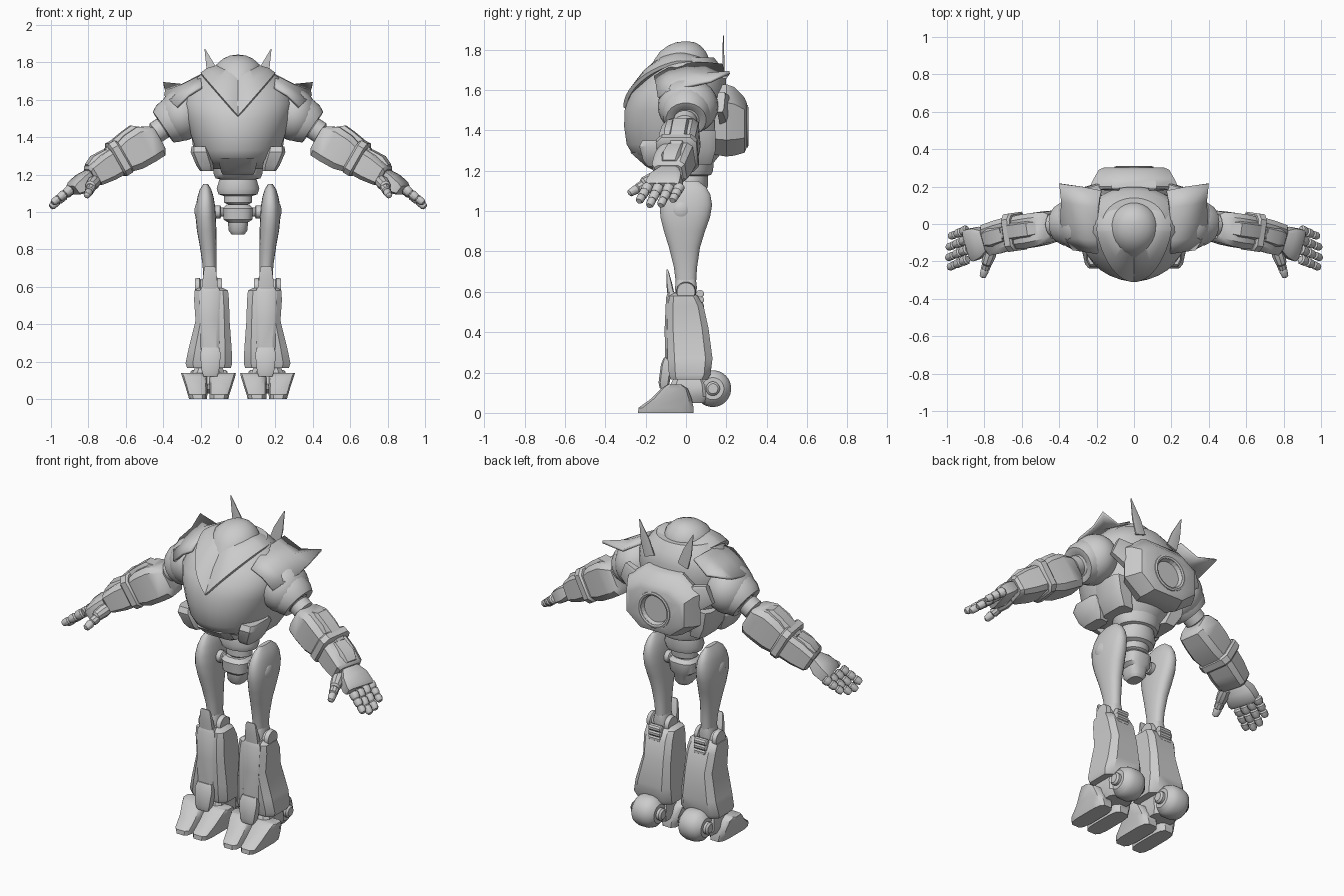
import bpy, bmesh, math
from mathutils import Vector, Matrix

grey = bpy.data.materials.new("plain_grey")
grey.diffuse_color = (0.6, 0.6, 0.6, 1)


def finish(name, bm, mirror):
    bmesh.ops.recalc_face_normals(bm, faces=bm.faces)
    me = bpy.data.meshes.new(name)
    bm.to_mesh(me)
    bm.free()
    me.materials.append(grey)
    ob = bpy.data.objects.new(name, me)
    bpy.context.collection.objects.link(ob)
    if mirror:
        ob.modifiers.new("mirror", 'MIRROR')
    return ob


def skin(name, rings, mirror=False, closed=True, caps=True):
    """Skin a list of point rings (or open rows) into one surface."""
    bm = bmesh.new()
    rows = [[bm.verts.new(p) for p in r] for r in rings]
    n = len(rows[0])
    for a, b in zip(rows, rows[1:]):
        for i in range(n if closed else n - 1):
            j = (i + 1) % n
            bm.faces.new((a[i], a[j], b[j], b[i]))
    if closed and caps:
        bm.faces.new(rows[0])
        bm.faces.new(rows[-1])
    return finish(name, bm, mirror)


def unit(n, p):
    """Superellipse outline: p=1 round, p near 0.4 boxy with chamfers."""
    out = []
    for i in range(n):
        a = 2 * math.pi * (i + 0.5) / n
        c, s = math.cos(a), math.sin(a)
        out.append((math.copysign(abs(c) ** p, c), math.copysign(abs(s) ** p, s)))
    return out


def stack(name, secs, n=24, p=1.0, mirror=False):
    """Upright loft; section = z, x0, x1, y0, y1."""
    rings = [[((a + b) / 2 + (b - a) / 2 * u, (c + d) / 2 + (d - c) / 2 * v, z)
              for u, v in unit(n, p)] for z, a, b, c, d in secs]
    return skin(name, rings, mirror)


def limb(name, a, b, secs, n=8, p=0.4, mirror=True):
    """Loft along a line; section = distance, front, back, up, down."""
    a = Vector(a)
    x = (Vector(b) - a).normalized()
    y = Vector((0, 0, 1)).cross(x).normalized()
    z = x.cross(y)
    rings = [[a + x * d + y * u * (bk if u > 0 else f) + z * v * (up if v > 0 else dn)
              for u, v in unit(n, p)] for d, f, bk, up, dn in secs]
    return skin(name, rings, mirror)


def rod(name, a, b, profile, n=16, mirror=True):
    """Turned part; profile = distance, radius."""
    return limb(name, a, b, [(d, r, r, r, r) for d, r in profile], n, 1, mirror)


def ball(name, c, r, mirror=True):
    bm = bmesh.new()
    m = Matrix.Translation(c) @ Matrix.Diagonal((*r, 1))
    bmesh.ops.create_uvsphere(bm, u_segments=24, v_segments=14, radius=1, matrix=m)
    return finish(name, bm, mirror)


# Torso
stack("torso", [(1.23, -.15, .15, -.17, .13), (1.28, -.2, .2, -.265, .17), (1.33, -.225, .225, -.295, .19),
                (1.42, -.255, .255, -.308, .2), (1.5, -.28, .28, -.305, .2), (1.58, -.295, .295, -.278, .2),
                (1.65, -.275, .275, -.218, .2), (1.71, -.23, .23, -.17, .18), (1.76, -.17, .17, -.14, .14)], 32)


# V-shaped collar around the head
def collar_ring(sx, front, back, z_front, z_side):
    pts = []
    for i in range(48):
        t = 2 * math.pi * i / 48
        s, c = math.sin(t), math.cos(t)
        y = -.03 - front * c ** 1.4 if c > 0 else -.03 - back * c
        z = z_front + (z_side - z_front) * abs(s) if c > 0 else z_side - .03 * c * c
        pts.append((sx * s, y, z))
    return pts


skin("collar", [collar_ring(.195, .265, .2, 1.505, 1.73), collar_ring(.2, .281, .205, 1.515, 1.745),
                collar_ring(.165, .205, .17, 1.645, 1.77), collar_ring(.115, .12, .11, 1.74, 1.785)])

# Head
stack("head_dome", [(1.64, -.12, .12, -.21, .11), (1.7, -.13, .13, -.185, .12), (1.75, -.13, .13, -.158, .118),
                    (1.79, -.115, .115, -.13, .1), (1.82, -.08, .08, -.09, .072),
                    (1.836, -.045, .045, -.05, .045), (1.841, -.008, .008, -.01, .01)])
limb("face_muzzle", (0, -.09, 1.75), (0, -.23, 1.64), [(0, .08, .08, .04, .03), (.07, .07, .07, .03, .03),
                                                      (.12, .045, .045, .012, .02)], 16, .8, False)

# Antenna fins
limb("antenna_fin", (.11, .185, 1.67), (.18, .185, 1.88), [(0, .006, .006, .035, .035), (.09, .005, .005, .03, .03),
                                                          (.213, .002, .002, .002, .002)])

# Shoulder capes
cape = skin("shoulder_cape", [
    [(.2, -.16, 1.67), (.265, -.15, 1.63), (.33, -.14, 1.565)],
    [(.2, -.09, 1.71), (.285, -.08, 1.665), (.37, -.08, 1.6)],
    [(.195, 0, 1.735), (.295, .01, 1.685), (.395, .01, 1.625)],
    [(.195, .09, 1.74), (.3, .1, 1.685), (.39, .12, 1.65)],
    [(.18, .18, 1.73), (.28, .2, 1.67), (.4, .215, 1.695)]], True, False)
sol = cape.modifiers.new("thickness", 'SOLIDIFY')
sol.thickness = .015

# Backpack with a bored-out thruster
pack = limb("backpack", (0, .14, 1.44), (0, .3, 1.44), [(0, .2, .2, .2, .17), (.06, .25, .25, .2, .18),
            (.1, .23, .23, .185, .175), (.15, .2, .2, .13, .16), (.162, .17, .17, .1, .13)], 8, .75, False)
bore = rod("thruster_bore_cutter", (0, .2, 1.42), (0, .4, 1.42), [(0, .05), (.1, .085), (.2, .085)], 24, False)
bore.hide_render = True
bore.hide_viewport = True
cut = pack.modifiers.new("bore", 'BOOLEAN')
cut.operation = 'DIFFERENCE'
cut.object = bore
rim = rod("thruster_rim", (0, .28, 1.42), (0, .4, 1.42), [(0, .11), (.026, .106), (.029, .096), (.025, .086), (-.02, .08)], 24, False)
rod("thruster_cone", (0, .19, 1.42), (0, .4, 1.42), [(0, .05), (.03, .035), (.08, .008)], 16, False)
limb("backpack_wing", (.15, .2, 1.5), (.29, .17, 1.56), [(0, .03, .03, .07, .1), (.14, .02, .02, .04, .07)])

# Lower chest pods and belly flaps
stack("rib_pod", [(1.22, .13, .205, -.19, -.05), (1.25, .13, .225, -.215, -.03), (1.32, .15, .255, -.235, -.02),
                  (1.35, .16, .25, -.22, -.04)], 8, .45, True)
stack("side_rib", [(1.23, .1, .19, -.05, .13), (1.3, .12, .235, -.06, .15), (1.4, .14, .25, -.06, .15)], 8, .45, True)
stack("belly_flap", [(1.2, -.085, .085, -.16, .0), (1.22, -.095, .095, -.2, .0), (1.29, -.11, .11, -.28, .0)], 8, .4)

# Waist and pelvis
stack("waist", [(1.26, -.14, .14, -.1, .14), (1.2, -.13, .13, -.1, .135), (1.18, -.12, .12, -.08, .125),
                (1.175, -.1, .1, -.07, .11), (1.125, -.115, .115, -.08, .11), (1.095, -.105, .105, -.07, .1),
                (1.085, -.075, .075, -.05, .08), (1.05, -.075, .075, -.05, .075), (1.04, -.05, .05, -.04, .06),
                (1.0, -.05, .05, -.04, .06)])
stack("pelvis", [(.88, -.035, .035, -.04, .05), (.9, -.05, .05, -.055, .065), (.945, -.055, .055, -.06, .07),
                 (.96, -.078, .078, -.075, .08), (1.02, -.082, .082, -.08, .085), (1.04, -.06, .06, -.055, .065)], 16, .7)
rod("hip_axle", (.05, 0, 1), (.3, 0, 1), [(0, .025), (.04, .025), (.045, .035), (.1, .035)])

# Thighs
stack("thigh", [(.64, .115, .185, -.05, .05), (.72, .115, .19, -.06, .055), (.82, .115, .205, -.085, .07),
                (.9, .115, .22, -.11, .095), (.97, .118, .227, -.128, .12), (1.03, .122, .226, -.13, .13),
                (1.08, .13, .217, -.115, .122), (1.12, .142, .205, -.088, .1), (1.15, .16, .185, -.045, .06)], 24, .85, True)
ball("hip_hub", (.2, -.022, 1.005), (.033, .055, .055))

# Knees
rod("knee_axle", (.085, 0, .6), (.3, 0, .6), [(0, .045), (.025, .05), (.03, .04), (.115, .04), (.12, .05), (.145, .045)])
stack("knee_stem", [(.55, .11, .19, -.05, .045), (.62, .105, .195, -.055, .055), (.66, .115, .185, -.05, .05)], 16, .7, True)
stack("knee_guard", [(.56, .105, .195, -.09, -.05), (.64, .11, .19, -.098, -.068), (.7, .118, .182, -.098, -.085),
                     (.71, .125, .175, -.097, -.09)], 8, .4, True)
for i in range(4):
    z = .5 + .03 * i
    rod("knee_spring", (.11, .07, z), (.3, .07, z), [(0, .014), (.004, .02), (.076, .02), (.08, .014)], 10)

# Shins
stack("shin", [(.165, .035, .275, -.08, .11), (.19, .027, .285, -.088, .125), (.27, .03, .268, -.095, .135),
               (.42, .042, .23, -.1, .115), (.53, .045, .238, -.095, .09), (.58, .05, .235, -.085, .06),
               (.595, .08, .215, -.06, .04)], 8, .42, True)
stack("shin_front_plate", [(.25, .1, .2, -.105, -.03), (.42, .095, .205, -.107, -.03),
                           (.57, .09, .21, -.1, -.03), (.6, .105, .195, -.09, -.03)], 8, .4, True)
stack("ankle_guard", [(.12, .11, .185, -.13, -.09), (.15, .1, .195, -.137, -.08), (.24, .09, .205, -.125, -.07),
                      (.275, .1, .195, -.11, -.07)], 8, .4, True)

# Feet
stack("outer_toe", [(0, .165, .262, -.24, .04), (.025, .163, .27, -.238, .04), (.07, .163, .283, -.175, .03),
                    (.12, .165, .3, -.125, .01), (.14, .18, .307, -.095, -.02)], 12, .5, True)
stack("inner_toe", [(0, .05, .152, -.24, .04), (.025, .045, .154, -.238, .04), (.07, .03, .154, -.175, .03),
                    (.12, .014, .152, -.125, .01), (.14, .01, .138, -.095, -.02)], 12, .5, True)
stack("mid_foot", [(.05, .08, .23, -.09, .1), (.08, .07, .245, -.1, .12), (.14, .07, .245, -.08, .11),
                   (.2, .09, .22, -.05, .08)], 8, .4, True)
rod("heel_wheel", (.08, .133, .12), (.3, .133, .12), [(0, .055), (.02, .08), (.05, .091), (.1, .091), (.13, .08), (.15, .055)], 28)
rod("wheel_hub", (.055, .133, .12), (.3, .133, .12), [(0, .025), (.01, .035), (.19, .035), (.2, .025)])

# Shoulders
ball("shoulder_ball", (.3, .01, 1.52), (.125, .15, .14))
rod("shoulder_cuff", (.28, .005, 1.535), (.42, 0, 1.44), [(0, .12), (.06, .124), (.11, .118), (.145, .1), (.145, .07), (.125, .04)], 20)
rod("upper_arm_joint", (.34, 0, 1.49), (.5, -.01, 1.385), [(0, .05), (.07, .05), (.075, .06), (.12, .06), (.13, .045), (.2, .045)])

# Forearms
E, W, H = (.45, -.01, 1.395), (.655, -.04, 1.275), (.83, -.09, 1.165)
limb("forearm", E, W, [(-.02, .07, .065, .055, .08), (.0, .09, .08, .075, .11), (.06, .1, .085, .105, .112),
                       (.14, .105, .085, .1, .11), (.215, .095, .08, .075, .09)])
limb("forearm_top_ridge", E, W, [(.02, .045, .045, .08, .02), (.075, .05, .05, .125, .02), (.13, .05, .05, .12, .02),
                                 (.2, .05, .05, .108, .02), (.26, .04, .04, .085, .02)])
limb("forearm_cuff", E, W, [(.19, .1, .09, .095, .09), (.2, .11, .1, .105, .1), (.235, .11, .1, .105, .1), (.245, .1, .09, .09, .09)])
limb("gauntlet", W, H, [(-.01, .095, .085, .075, .085), (.07, .1, .085, .075, .08), (.15, .095, .08, .06, .065), (.165, .08, .065, .045, .05)])
limb("gauntlet_plate", W, H, [(.02, .05, .05, .085, 0), (.1, .055, .055, .09, 0), (.15, .045, .045, .068, 0)])

# Hands
hand_end = (.99, -.137, 1.035)
limb("palm", H, hand_end, [(-.05, .06, .05, .035, .035), (0, .09, .075, .042, .05), (.055, .1, .08, .038, .045), (.075, .095, .075, .028, .033)])
for i in range(4):
    off = .065 - .052 * i
    reach = (.145, .17, .175, .155)[i]
    a = Vector(H) + Vector((.045, off, -.03))
    b = Vector(hand_end) + Vector((0, off * 1.05, (.015, .0, .0, .015)[i]))
    prof = []
    for k in range(3):
        s, e, r = .02 + (reach - .02) * k / 3, .02 + (reach - .02) * (k + 1) / 3, .028 - .003 * k
        prof += [(s, r * .7), (s + .008, r), (e - .012, r * .95), (e, r * .65)]
    rod("finger", a, b, prof, 10)
rod("thumb_base", (.76, -.13, 1.17), (.795, -.23, 1.13), [(0, .03), (.04, .036), (.09, .03), (.1, .02)], 10)
rod("thumb", (.782, -.2, 1.135), (.81, -.285, 1.085), [(0, .018), (.01, .026), (.045, .025), (.05, .018), (.06, .023), (.095, .018), (.102, .008)], 10)

for ob in bpy.context.scene.objects:
    ob.select_set(True)
bpy.context.view_layer.objects.active = bpy.data.objects["torso"]
bpy.ops.object.shade_smooth_by_angle(angle=math.radians(35))
